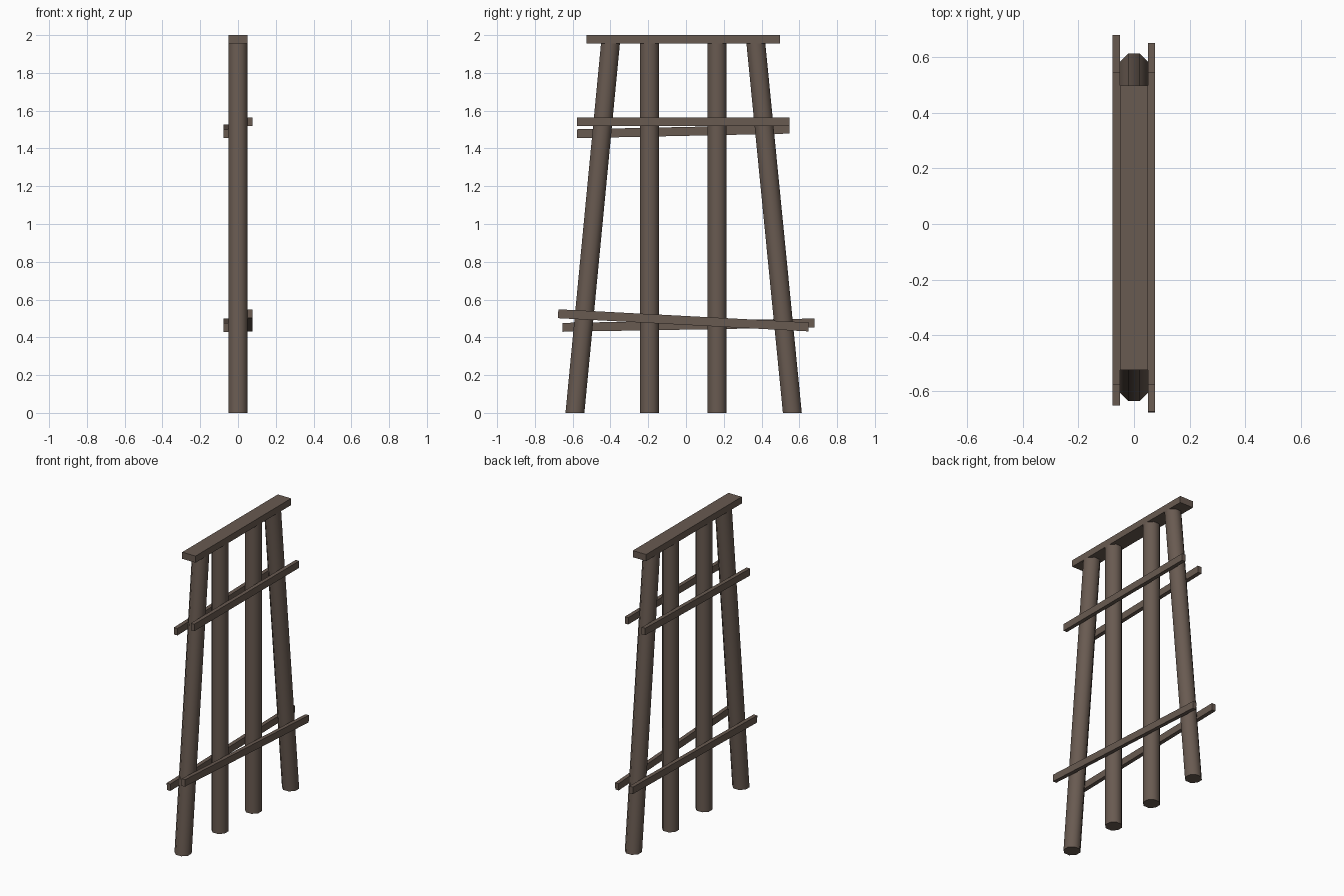
import bpy, math
from mathutils import Matrix

cube = bpy.data.objects.get("Cube")
if cube:
    bpy.data.objects.remove(cube, do_unlink=True)

BROWN = (0.14, 0.103, 0.082, 1)
wood = bpy.data.materials.new("brown_wood")
wood.use_nodes = True
wood.diffuse_color = BROWN
bsdf = wood.node_tree.nodes["Principled BSDF"]
bsdf.inputs["Base Color"].default_value = BROWN
bsdf.inputs["Roughness"].default_value = 0.9

CAP_BOTTOM = 1.955


def post(name, y_bottom, y_top, half_width=0.05):
    """Eight-sided post, sheared so both ends stay level."""
    radius = half_width / math.cos(math.pi / 8)
    bpy.ops.mesh.primitive_cylinder_add(vertices=8, radius=radius, depth=CAP_BOTTOM)
    obj = bpy.context.object
    obj.name = name
    mesh = obj.data
    mesh.transform(Matrix.Translation((0, 0, CAP_BOTTOM / 2))
                   @ Matrix.Rotation(math.pi / 8, 4, "Z"))
    for v in mesh.vertices:
        v.co.y += y_bottom + (y_top - y_bottom) * v.co.z / CAP_BOTTOM
    mesh.materials.append(wood)
    bpy.ops.object.shade_smooth_by_angle(angle=math.radians(60))


def beam(name, x0, x1, start, end, height):
    """Box running along y between two (y, z) centre points."""
    dy, dz = end[0] - start[0], end[1] - start[1]
    bpy.ops.mesh.primitive_cube_add(size=1)
    obj = bpy.context.object
    obj.name = name
    centre = ((x0 + x1) / 2, (start[0] + end[0]) / 2, (start[1] + end[1]) / 2)
    obj.data.transform(Matrix.Translation(centre)
                       @ Matrix.Rotation(math.atan2(dz, dy), 4, "X")
                       @ Matrix.Diagonal((x1 - x0, math.hypot(dy, dz), height, 1)))
    obj.data.materials.append(wood)


# Posts: two leaning outer ones, two upright inner ones
post("front_outer_post", -0.588, -0.40)
post("front_inner_post", -0.193, -0.193)
post("back_inner_post", 0.165, 0.165)
post("back_outer_post", 0.563, 0.37)

# Cap beam across the post tops
beam("cap_beam", -0.05, 0.05, (-0.526, 1.9775), (0.498, 1.9775), 0.045)

# Cross braces nailed on both sides
beam("left_upper_brace", 0.05, 0.076, (-0.577, 1.541), (0.547, 1.541), 0.047)
beam("left_lower_brace", 0.05, 0.076, (-0.677, 0.525), (0.65, 0.455), 0.047)
beam("right_upper_brace", -0.077, -0.05, (-0.577, 1.478), (0.547, 1.502), 0.047)
beam("right_lower_brace", -0.077, -0.05, (-0.653, 0.453), (0.68, 0.476), 0.047)
